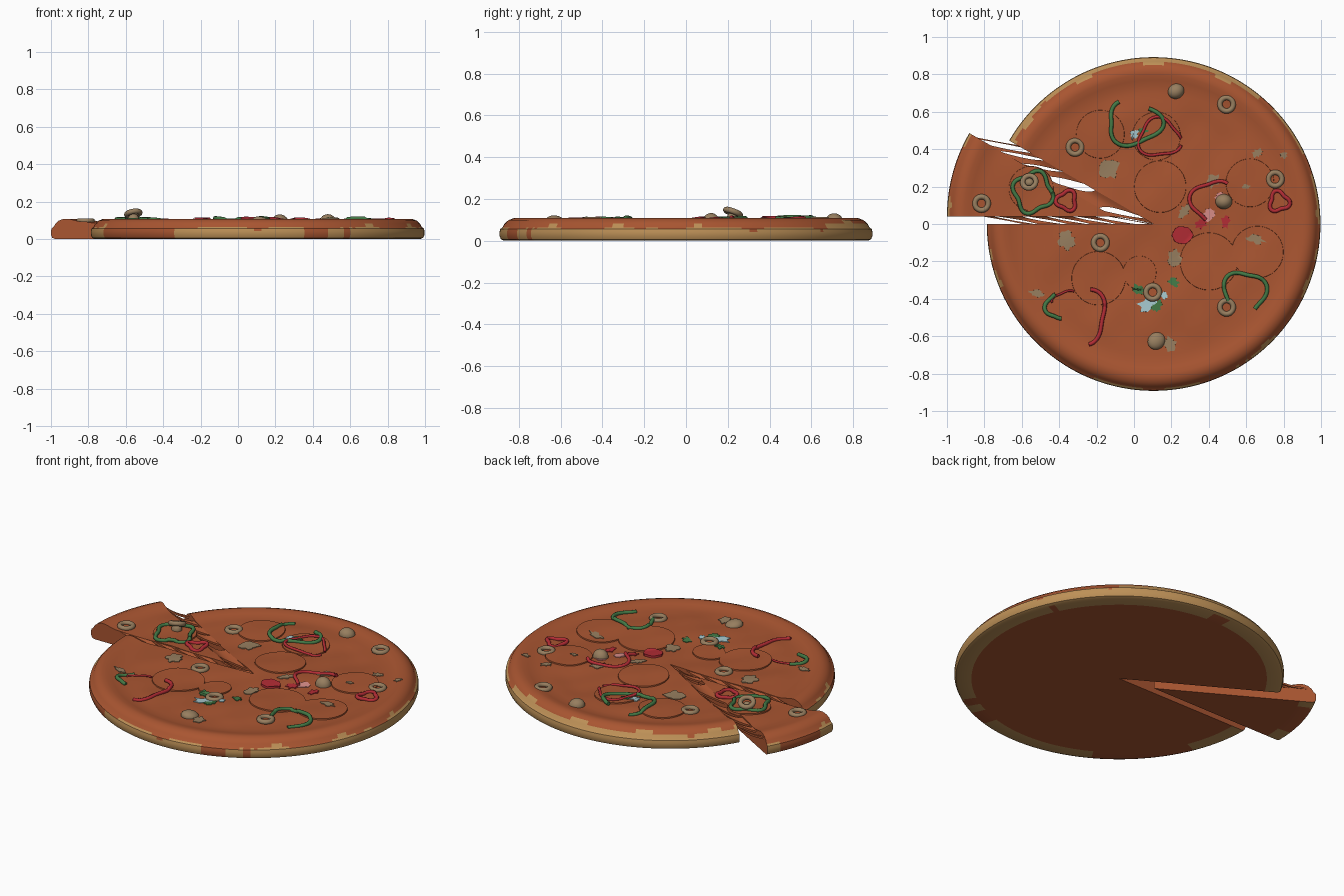
import bpy, bmesh, math, random
from math import sin, cos, pi, radians

if "Cube" in bpy.data.objects:
    bpy.data.objects.remove(bpy.data.objects["Cube"])
random.seed(4)


def mat(name, r, g, b):
    m = bpy.data.materials.new(name)
    m.diffuse_color = (r, g, b, 1)
    m.use_nodes = True
    m.node_tree.nodes["Principled BSDF"].inputs["Base Color"].default_value = m.diffuse_color
    return m


CHEESE = mat("baked orange cheese", 0.40, 0.092, 0.031)
CRUST = mat("golden crust", 0.51, 0.28, 0.095)
OLIVE = mat("olive brown", 0.31, 0.21, 0.115)
RED = mat("red pepper", 0.45, 0.025, 0.035)
GREEN = mat("green pepper", 0.055, 0.19, 0.06)
PALE = mat("pale blue onion", 0.38, 0.58, 0.62)
PINK = mat("pink onion", 0.72, 0.28, 0.26)

R = 0.892
MAIN, SLICE = (0.105, 0.0), (-0.108, 0.04)
A0, A1 = radians(150), radians(180)
# radius, height of the crust section, from the top of the rim down to the base
RIM = [(0.70, 0.092), (0.74, 0.094), (0.77, 0.101), (0.80, 0.108), (0.825, 0.108),
       (0.85, 0.098), (0.868, 0.082), (0.878, 0.064), (0.889, 0.056), (R, 0.042),
       (R, 0.022), (0.885, 0.006), (0.87, 0.0), (0.80, 0.0)]
PEPPERONI = [(0.14, 0.20, 0.14), (0.40, -0.20, 0.155), (0.62, 0.22, 0.13),
             (-0.19, -0.29, 0.145), (0.03, -0.26, 0.09), (-0.18, 0.48, 0.13),
             (0.12, 0.47, 0.13), (0.66, -0.15, 0.14), (-0.55, 0.19, 0.12)]


def centre(x, y):
    a = math.atan2(y - SLICE[1], x - SLICE[0])
    return SLICE if A0 <= a <= A1 and x < -0.11 else MAIN


def wave(x, y):
    return 0.004 * (sin(9 * x + 3 * y) + sin(11 * y - 4 * x + 1)) + 0.0025 * sin(23 * x) * sin(19 * y)


def base(x, y, c=None):
    """height of the cheese"""
    c = c or centre(x, y)
    r = math.hypot(x - c[0], y - c[1])
    if r < 0.70:
        return 0.092 + wave(x, y) * min(1, (0.70 - r) / 0.1)
    for (r0, z0), (r1, z1) in zip(RIM[:5], RIM[1:6]):
        if r <= r1:
            return z0 + (z1 - z0) * (r - r0) / (r1 - r0)
    return 0.09


def surf(x, y):
    on = any(math.hypot(x - p, y - q) < s for p, q, s in PEPPERONI)
    return base(x, y) + (0.007 if on else 0)


def finish(name, bm, mats, angle=40):
    me = bpy.data.meshes.new(name)
    bmesh.ops.recalc_face_normals(bm, faces=bm.faces)
    bm.to_mesh(me)
    bm.free()
    ob = bpy.data.objects.new(name, me)
    bpy.context.collection.objects.link(ob)
    for m in mats:
        me.materials.append(m)
    bpy.ops.object.select_all(action='DESELECT')
    ob.select_set(True)
    bpy.context.view_layer.objects.active = ob
    bpy.ops.object.shade_smooth_by_angle(angle=radians(angle))
    return ob


def is_crust(r, z, a):
    """golden patches on the outer wall; the rest is stained by the cheese"""
    d = math.degrees(a) % 360
    if 203 < d < 240 or 286 < d < 295 or 301 < d < 304 or 155 < d < 173:
        return False
    if r < 0.81 + 0.02 * sin(5 * a) + 0.01 * sin(17 * a):
        return False
    wob = 0.008 * sin(13 * a) + 0.006 * sin(29 * a)
    return z < (0.085 if 50 < d < 150 else 0.062) + wob


def sector(name, c, a0, a1, n):
    """solid pizza wedge: section swept round, with cut walls at both ends"""
    bm = bmesh.new()
    prof = [(0.02 + 0.68 * i / 20, None) for i in range(20)] + RIM + [(0.45, 0.0), (0.02, 0.0)]
    cols = []
    for i in range(n + 1):
        a = a0 + (a1 - a0) * i / n
        col = []
        for r, z in prof:
            x, y = c[0] + r * cos(a), c[1] + r * sin(a)
            col.append(bm.verts.new((x, y, base(x, y, c) if z is None else z)))
        cols.append(col)
    top = bm.verts.new((c[0], c[1], base(c[0], c[1], c)))
    bot = bm.verts.new((c[0], c[1], 0))
    for ca, cb in zip(cols, cols[1:]):
        for j in range(len(prof) - 1):
            bm.faces.new((ca[j], cb[j], cb[j + 1], ca[j + 1]))
        bm.faces.new((top, cb[0], ca[0]))
        bm.faces.new((bot, ca[-1], cb[-1]))
    for col in (cols[0], cols[-1]):
        bm.faces.new([top] + col + [bot])
    for f in bm.faces:
        if len(f.verts) < 5:
            p = f.calc_center_median()
            x, y = p.x - c[0], p.y - c[1]
            f.material_index = int(is_crust(math.hypot(x, y), p.z, math.atan2(y, x)))
    return finish(name, bm, [CHEESE, CRUST])


sector("pizza_base", MAIN, A1, A0 + 2 * pi, 264)
sector("pulled_slice", SLICE, A0, A1, 30)


def strands(name, a, spans):
    """stretched cheese ribbons between the pizza and the slice"""
    bm = bmesh.new()
    for t0, t1 in spans:
        rows = []
        for k in range(9):
            s = k / 8
            mid, half = (t0 + t1) / 2, (t1 - t0) / 2 * (1 - 0.35 * sin(pi * s))
            row = []
            for dz in (0, -0.012):
                for t in (mid - half, mid + half):
                    x = MAIN[0] + (SLICE[0] - MAIN[0]) * s + t * cos(a)
                    y = MAIN[1] + (SLICE[1] - MAIN[1]) * s + t * sin(a)
                    row.append(bm.verts.new((x, y, 0.09 + dz - 0.012 * sin(pi * s))))
            rows.append([row[0], row[1], row[3], row[2]])
        for p, q in zip(rows, rows[1:]):
            for j in range(4):
                bm.faces.new((p[j], p[(j + 1) % 4], q[(j + 1) % 4], q[j]))
        bm.faces.new(rows[0])
        bm.faces.new(rows[-1])
    finish(name, bm, [CHEESE])


strands("cheese_strands_back", A0, [(0.0, 0.06), (0.09, 0.36), (0.43, 0.56), (0.565, 0.68), (0.70, 0.76), (0.82, 0.845)])
strands("cheese_strands_front", A1, [(0.0, 0.03), (0.10, 0.20), (0.22, 0.34), (0.36, 0.46), (0.49, 0.62), (0.64, 0.70)])


def blob(name, x, y, rad, dz, m, ragged=0.0, sx=1.0, rot=0.0):
    """thin plate that follows the cheese, round or ragged"""
    bm = bmesh.new()
    n = 40 if not ragged else 18
    k = [1 + random.uniform(-ragged, ragged) for _ in range(n)]
    f = surf if ragged else base

    def point(s, i, h):
        u, v = rad * s * k[i] * cos(2 * pi * i / n) * sx, rad * s * k[i] * sin(2 * pi * i / n)
        px, py = x + u * cos(rot) - v * sin(rot), y + u * sin(rot) + v * cos(rot)
        return bm.verts.new((px, py, f(px, py) + h))
    rings = [[point(s, i, h) for i in range(n)]
             for s, h in ((1, -0.006), (0.985, dz), (0.8, dz), (0.5, dz), (0.2, dz))]
    for p, q in zip(rings, rings[1:]):
        for i in range(n):
            bm.faces.new((p[i], p[(i + 1) % n], q[(i + 1) % n], q[i]))
    bm.faces.new(rings[-1])
    finish(name, bm, [m])


for x, y, s in PEPPERONI:
    blob("pepperoni", x, y, s, 0.007, CHEESE)

# ragged flat scraps of topping: x, y, radius, stretch, turn, colour
for x, y, s, sx, rot, m in [
        (-0.13, 0.29, 0.045, 1.2, 0.3, OLIVE), (0.42, 0.23, 0.03, 1.3, 0.8, OLIVE),
        (-0.36, -0.09, 0.045, 0.9, 0, OLIVE), (0.22, -0.18, 0.04, 0.9, 0, OLIVE),
        (0.65, -0.08, 0.022, 2.2, -0.3, OLIVE), (0.27, 0.07, 0.025, 1.6, 0.8, OLIVE),
        (-0.52, -0.37, 0.018, 2, -0.3, OLIVE), (0.19, -0.64, 0.035, 1.2, 0, OLIVE),
        (0.66, 0.38, 0.02, 1.4, 0.5, OLIVE), (0.8, 0.37, 0.016, 1.2, 1, OLIVE),
        (0.6, 0.2, 0.015, 1.3, 0, OLIVE), (0.07, -0.43, 0.03, 1.7, 0.4, PALE),
        (0.16, -0.38, 0.02, 1, 0, PALE), (0.02, -0.35, 0.025, 1.5, -0.5, GREEN),
        (0.12, -0.44, 0.022, 1.5, 0.7, GREEN), (0.21, -0.31, 0.02, 1.5, -0.5, GREEN),
        (0.0, 0.48, 0.018, 1.5, 1, PALE), (0.05, 0.5, 0.018, 1.3, 0, GREEN),
        (0.40, 0.05, 0.03, 1.3, 1.2, PINK), (0.46, 0.15, 0.018, 1.4, 0.5, PINK),
        (0.36, 0.0, 0.025, 1.3, 0.6, RED), (0.49, 0.01, 0.022, 1.6, 1.6, RED)]:
    blob("topping_scrap", x, y, s, 0.004, m, 0.35, sx, rot)
blob("red_pepper_piece", 0.26, -0.06, 0.05, 0.012, RED, 0.08, 1.1)


def pepper(name, x, y, rx, ry, start, end, m, lobes=3, depth=0.011, wob=0.14):
    """wavy pepper ring or open arc lying on the cheese"""
    cu = bpy.data.curves.new(name, 'CURVE')
    cu.dimensions = '3D'
    cu.bevel_depth, cu.bevel_resolution, cu.use_fill_caps = depth, 2, True
    n = 48
    sp = cu.splines.new('POLY')
    sp.points.add(n)
    for i in range(n + 1):
        a = radians(start + (end - start) * i / n)
        k = 1 + wob * cos(lobes * a + x * 9)
        px, py = x + rx * k * cos(a), y + ry * k * sin(a)
        sp.points[i].co = (px, py, surf(px, py) + 0.006 + 0.004 * sin(2 * a), 1)
    cu.materials.append(m)
    bpy.context.collection.objects.link(bpy.data.objects.new(name, cu))


pepper("green_pepper_ring", -0.54, 0.17, 0.10, 0.105, 0, 360, GREEN, 4)
pepper("green_pepper_arc", 0.0, 0.54, 0.14, 0.115, 120, 410, GREEN)
pepper("green_pepper_arc", 0.59, -0.37, 0.11, 0.115, -55, 205, GREEN)
pepper("green_pepper_arc", -0.41, -0.44, 0.06, 0.065, 100, 290, GREEN)
pepper("red_pepper_ring", 0.135, 0.46, 0.11, 0.10, 0, 340, RED, 3, 0.008)
pepper("red_pepper_arc", -0.28, -0.49, 0.13, 0.14, -75, 70, RED)
pepper("red_pepper_arc", -0.36, -0.41, 0.07, 0.05, 60, 190, RED, 3, 0.006)
pepper("red_pepper_arc", 0.42, 0.12, 0.11, 0.11, 50, 250, RED, 3, 0.010)
for x, y in ((-0.36, 0.125), (0.775, 0.12)):
    pepper("small_red_pepper_ring", x, y, 0.05, 0.05, 0, 360, RED, 3, 0.011, 0.2)


def olive_ring(x, y, lift=0.0, tilt=0.0, r=0.036):
    bpy.ops.mesh.primitive_torus_add(major_radius=r, minor_radius=0.014, major_segments=28,
                                     minor_segments=10, rotation=(tilt, tilt * 0.5, 0),
                                     location=(x, y, surf(x, y) + 0.004 + lift))
    ob = bpy.context.object
    ob.name = "olive_ring"
    ob.data.materials.append(OLIVE)
    bpy.ops.object.shade_smooth_by_angle(angle=radians(60))


for x, y in ((-0.315, 0.41), (0.495, 0.64), (0.755, 0.24), (0.10, -0.365),
             (0.495, -0.445), (-0.18, -0.10), (-0.815, 0.11)):
    olive_ring(x, y)
olive_ring(-0.56, 0.225, 0.03, -0.35)


def olive_end(x, y, r, h, turn=0.0):
    """domed olive or mushroom cap half sunk in the cheese"""
    bpy.ops.mesh.primitive_uv_sphere_add(segments=24, ring_count=14, radius=1,
                                         location=(x, y, surf(x, y)), rotation=(0, 0.2, turn))
    ob = bpy.context.object
    ob.name = "olive_end"
    ob.scale = (r, r * 0.9, h)
    ob.data.materials.append(OLIVE)
    bpy.ops.object.shade_smooth_by_angle(angle=radians(60))


for args in ((0.225, 0.71, 0.045, 0.038, 0.5), (0.12, -0.625, 0.05, 0.03, 0.8),
             (0.48, 0.12, 0.045, 0.045), (-0.56, 0.22, 0.03, 0.035)):
    olive_end(*args)
